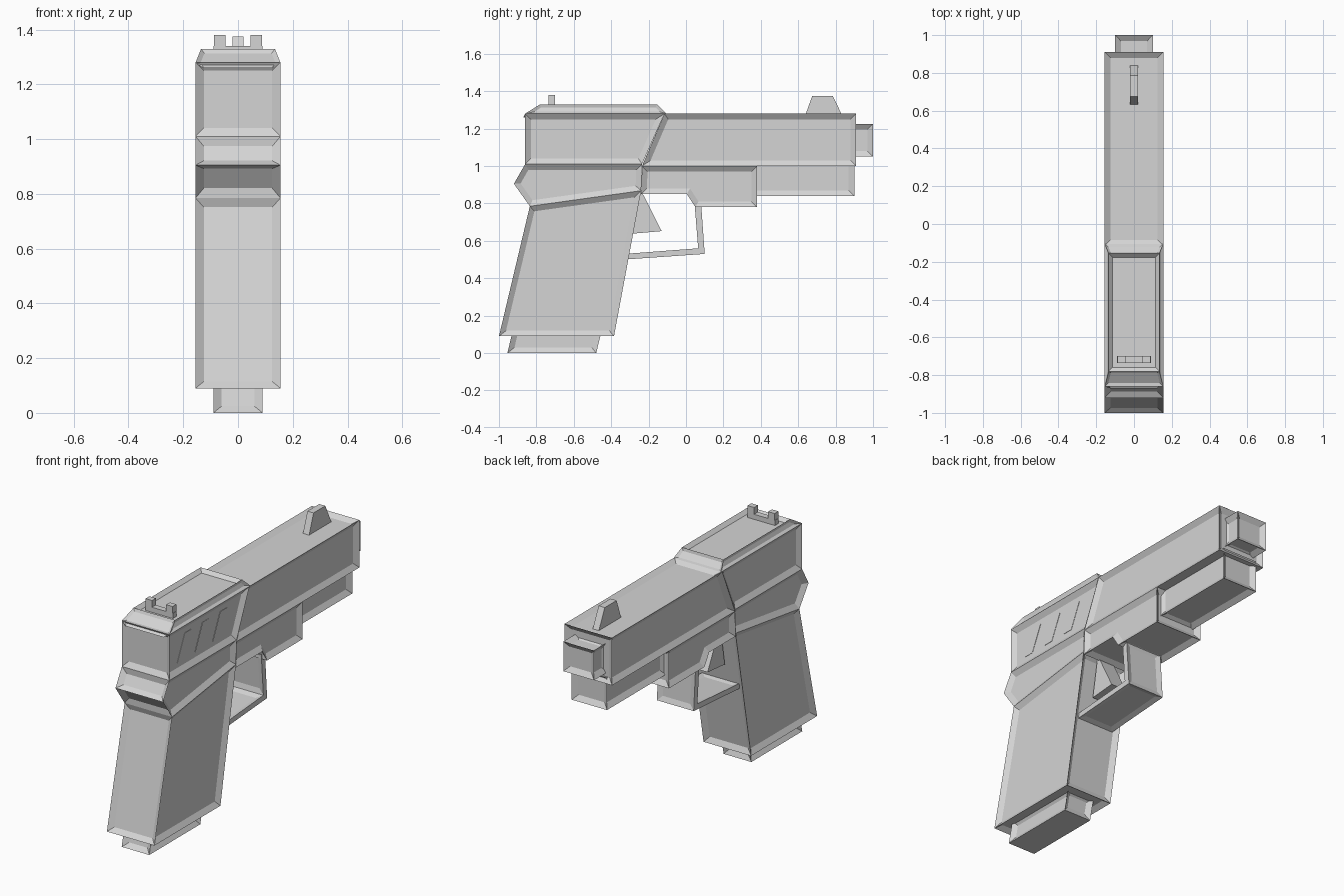
import bpy
import bmesh

cube = bpy.data.objects.get("Cube")
if cube:
    bpy.data.objects.remove(cube, do_unlink=True)

grey = bpy.data.materials.new("plain grey")
grey.use_nodes = True
COLOR = (0.66, 0.66, 0.66, 1)
grey.diffuse_color = COLOR
grey.node_tree.nodes["Principled BSDF"].inputs["Base Color"].default_value = COLOR

HALF = 0.155


def finish(name, bm):
    mesh = bpy.data.meshes.new(name)
    bm.to_mesh(mesh)
    bm.free()
    mesh.materials.append(grey)
    obj = bpy.data.objects.new(name, mesh)
    bpy.context.collection.objects.link(obj)
    return obj


def loft(name, right, left, panels=(), caps=True, rim=0.03, depth=0.02):
    """Bridge two matching outlines; sink a framed panel into chosen faces."""
    bm = bmesh.new()
    a = [bm.verts.new(p) for p in right]
    b = [bm.verts.new(p) for p in left]
    ends = [bm.faces.new(a), bm.faces.new(b[::-1])]
    n = len(a)
    sides = [bm.faces.new((a[i], b[i], b[(i + 1) % n], a[(i + 1) % n]))
             for i in range(n)]
    bmesh.ops.recalc_face_normals(bm, faces=bm.faces)
    sunk = [sides[i] for i in panels] + (ends if caps else [])
    if sunk:
        bmesh.ops.inset_individual(bm, faces=sunk, thickness=rim,
                                   depth=-depth, use_even_offset=True)
    return finish(name, bm)


def prism(name, profile, half=HALF, panels=(), caps=True, center=0, **kw):
    """Extrude a side profile (y, z) across x."""
    return loft(name, [(center - half, y, z) for y, z in profile],
                [(center + half, y, z) for y, z in profile],
                panels, caps, **kw)


# Slide, split by a slanted seam
prism("slide_front", [(-0.235, 1.0), (0.91, 1.0), (0.91, 1.28), (-0.115, 1.28)],
      panels=(1, 2))
prism("slide_rear", [(-0.86, 1.01), (-0.235, 1.01), (-0.115, 1.28), (-0.86, 1.28)],
      panels=(3,))


# Raised cap with sloping sides over the rear of the slide
def rect(half, y0, y1, z):
    return [(-half, y0, z), (half, y0, z), (half, y1, z), (-half, y1, z)]


cap = loft("slide_cap", rect(HALF, -0.86, -0.105, 1.28),
           rect(0.135, -0.78, -0.155, 1.33), caps=False,
           panels=range(4), rim=0.015, depth=0.01)
bm = bmesh.new()
bm.from_mesh(cap.data)
top = [f for f in bm.faces if f.normal.z > 0.99]
bmesh.ops.inset_individual(bm, faces=top, thickness=0.03, depth=-0.02)
bm.to_mesh(cap.data)
bm.free()

# Frame, grip and magazine
prism("rear_frame", [(-0.86, 1.01), (-0.92, 0.905), (-0.835, 0.785),
                     (-0.24, 0.868), (-0.235, 1.01)], panels=(0, 1))
prism("grip", [(-0.835, 0.785), (-1.0, 0.09), (-0.385, 0.09), (-0.24, 0.868)],
      panels=(0, 1, 2))
prism("magazine", [(-0.925, 0.125), (-0.955, 0), (-0.48, 0), (-0.45, 0.125)],
      half=0.09, panels=(0, 2))
prism("front_frame", [(-0.235, 1.0), (-0.24, 0.85), (0.005, 0.85), (0.05, 0.78),
                      (0.38, 0.78), (0.38, 1.0)], panels=(1, 2, 3, 4))
prism("under_rail", [(0.35, 1.03), (0.35, 0.84), (0.9, 0.84), (0.9, 1.03)],
      half=0.115, panels=(1, 2))

# Barrel end
prism("barrel", [(0.87, 1.05), (1.0, 1.05), (1.0, 1.225), (0.87, 1.225)],
      half=0.1, panels=(0, 1, 2))

# Trigger and its guard
prism("trigger_guard", [(0.045, 0.81), (0.08, 0.81), (0.1, 0.53), (-0.33, 0.5),
                        (-0.33, 0.53), (0.065, 0.56)],
      half=0.12, panels=(1, 2, 4, 5), caps=False, depth=0.01)
prism("trigger", [(-0.25, 0.87), (-0.225, 0.84), (-0.13, 0.652), (-0.29, 0.638)],
      half=0.05, caps=False)

# Sights
prism("front_sight", [(0.63, 1.25), (0.675, 1.375), (0.785, 1.375), (0.845, 1.25)],
      half=0.02, caps=False)


def rear_block(name, half, center, height):
    prism(name, [(-0.735, 1.3), (-0.7, 1.3), (-0.7, height), (-0.735, height)],
          half=half, center=center, caps=False)


rear_block("rear_sight_base", 0.09, 0, 1.34)
for side, sign in (("right", -1), ("left", 1)):
    rear_block("rear_sight_post_" + side, 0.021, sign * 0.067, 1.38)

# Slanted grip marks on one side of the slide
for i in range(3):
    y = -0.76 + i * 0.165
    prism("slide_mark_%d" % (i + 1),
          [(y, 1.07), (y + 0.06, 1.07), (y + 0.13, 1.22), (y + 0.07, 1.22)],
          half=0.002, center=HALF - 0.02, caps=False)
